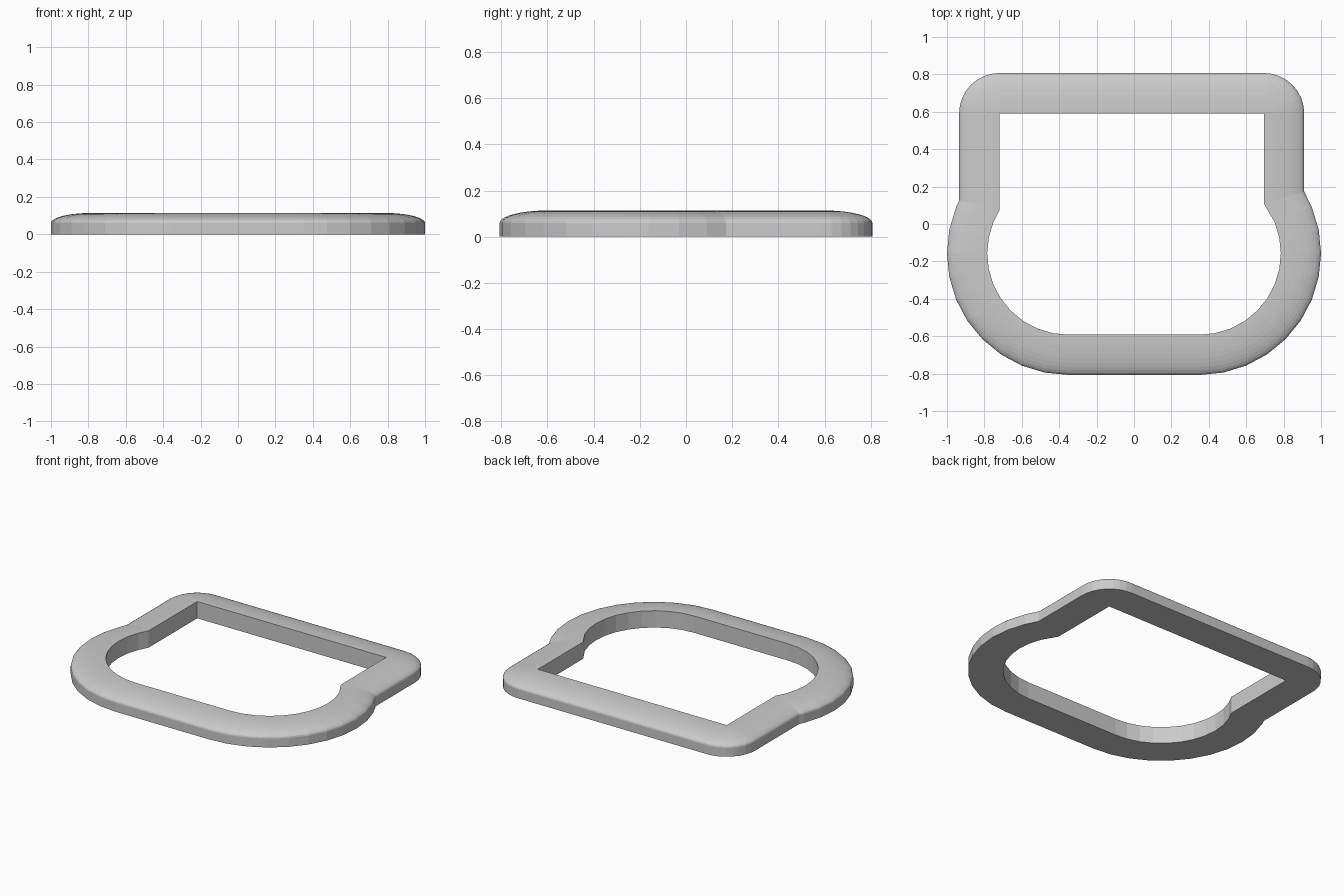
import bpy, bmesh
from math import sin, cos, pi, radians, acos

if "Cube" in bpy.data.objects:
    bpy.data.objects.remove(bpy.data.objects["Cube"])

W, H, EDGE = 0.215, 0.114, 0.06        # band width, full height, outer wall height
R, CX, CY = 0.435, 0.35, -0.157        # inner radius and centres of the lower lobes
LEFT, RIGHT, TOP = -0.72, 0.695, 0.592  # inner rectangle limits
STEP = 11.25                           # arc facet angle


def outline(d):
    """Inner opening outline grown outwards by d, counter-clockwise."""
    r = R + d
    pts = []
    # Right lobe: from the bottom up to where it meets the right side
    pts += [(CX + r * cos(radians(a)), CY + r * sin(radians(a)))
            for a in [-90 + STEP * i for i in range(11)]]
    j = acos((RIGHT + d - CX) / r)
    pts.append((RIGHT + d, CY + r * sin(j)))
    # Rounded upper corners (sharp when d is 0)
    for x, start in ((RIGHT, 0), (LEFT, 90)):
        pts += [(x + d * cos(radians(start + STEP * i)),
                 TOP + d * sin(radians(start + STEP * i))) for i in range(9)]
    # Left lobe: from the left side down to the bottom
    j = acos((-CX - (LEFT - d)) / r)
    pts.append((LEFT - d, CY + r * sin(j)))
    pts += [(-CX + r * cos(radians(a)), CY + r * sin(radians(a)))
            for a in [270 - STEP * i for i in range(10, -1, -1)]]
    return pts


# Cross-section: flat base, straight walls, quarter-ellipse crown falling outwards
N = 10
profile = [(0, 0)]
profile += [(W * sin(pi / 2 * i / N), EDGE + (H - EDGE) * cos(pi / 2 * i / N))
            for i in range(N + 1)]
profile.append((W, 0))

# Sweep the cross-section around the opening
bm = bmesh.new()
rings = [[bm.verts.new((x, y, z)) for x, y in outline(d)] for d, z in profile]
n = len(rings[0])
for k, a in enumerate(rings):
    b = rings[(k + 1) % len(rings)]
    for i in range(n):
        m = (i + 1) % n
        bm.faces.new((a[i], a[m], b[m], b[i]))
bmesh.ops.remove_doubles(bm, verts=bm.verts, dist=1e-5)
bmesh.ops.recalc_face_normals(bm, faces=bm.faces)

mesh = bpy.data.meshes.new("frame_ring")
bm.to_mesh(mesh)
bm.free()
bpy.context.collection.objects.link(bpy.data.objects.new("frame_ring", mesh))
